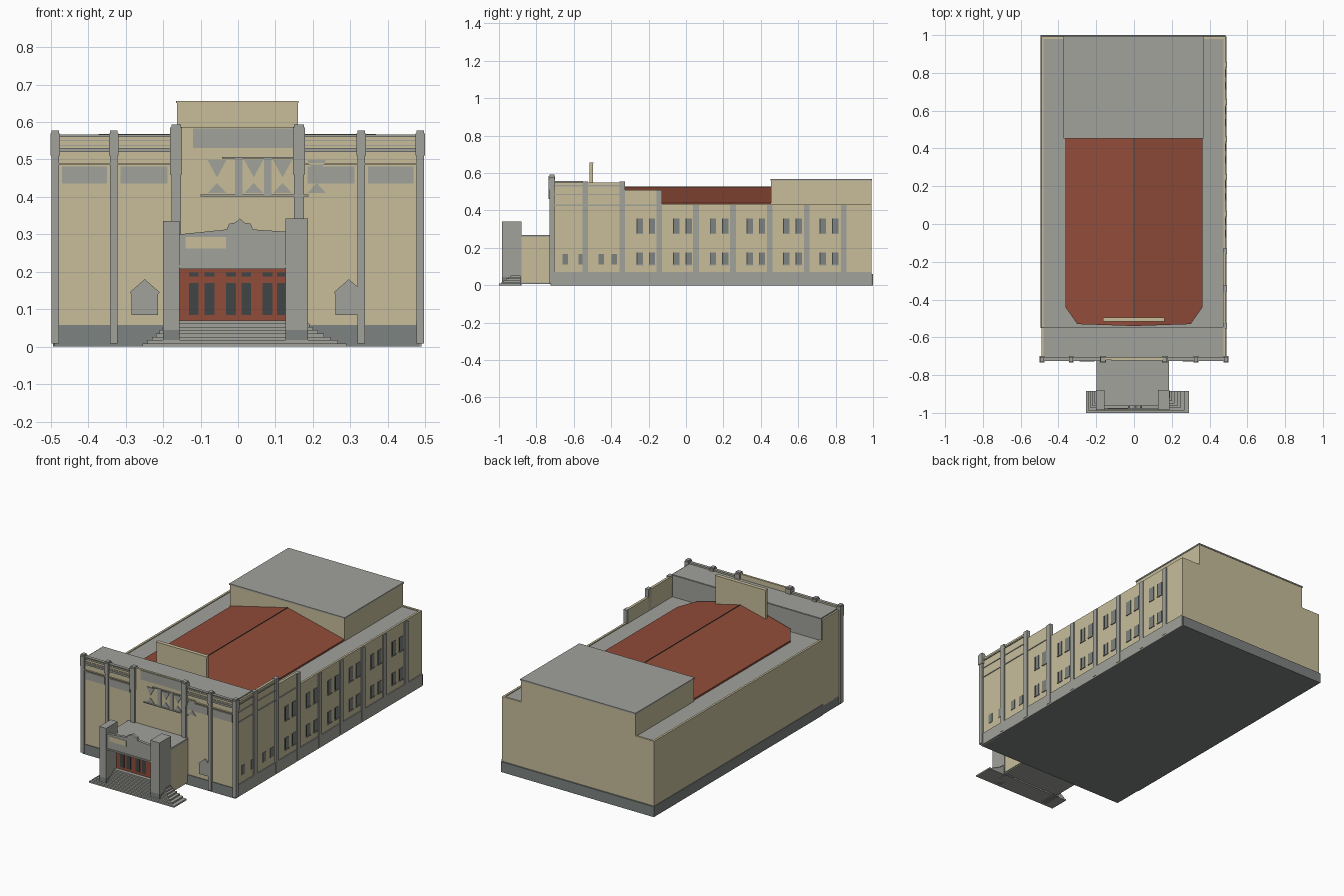
import bpy
import bmesh
from mathutils import Vector

cube = bpy.data.objects.get("Cube")
if cube:
    bpy.data.objects.remove(cube, do_unlink=True)


def material(name, r, g, b):
    m = bpy.data.materials.new(name)
    m.use_nodes = True
    color = (r, g, b, 1)
    m.diffuse_color = color
    m.node_tree.nodes["Principled BSDF"].inputs["Base Color"].default_value = color
    return m


BEIGE = material("beige brick", .58, .515, .33)
STONE = material("light stone", .355, .36, .33)
SLATE = material("mid grey stone", .205, .223, .216)
GLASS = material("dark glass", .052, .06, .058)
RED = material("brick red", .285, .073, .042)


def finish(name, bm, mat):
    bmesh.ops.recalc_face_normals(bm, faces=bm.faces)
    mesh = bpy.data.meshes.new(name)
    bm.to_mesh(mesh)
    bm.free()
    mesh.materials.append(mat)
    obj = bpy.data.objects.new(name, mesh)
    bpy.context.collection.objects.link(obj)
    return obj


def box(name, mat, x, y, z):
    """Axis-aligned block from three (low, high) ranges."""
    bm = bmesh.new()
    bmesh.ops.create_cube(bm, size=1)
    for v in bm.verts:
        v.co = Vector([r[0] if c < 0 else r[1] for c, r in zip(v.co, (x, y, z))])
    return finish(name, bm, mat)


def front_shape(name, mat, points, y):
    """Extrude an x-z outline between two depths."""
    bm = bmesh.new()
    face = bm.faces.new([bm.verts.new((px, y[0], pz)) for px, pz in points])
    new = bmesh.ops.extrude_face_region(bm, geom=[face])["geom"]
    bmesh.ops.translate(bm, vec=(0, y[1] - y[0], 0),
                        verts=[g for g in new if isinstance(g, bmesh.types.BMVert)])
    return finish(name, bm, mat)


W, E = -.49, .485            # side wall planes
FRONT, STEP, BACK = -.72, -.55, .992

# Main hall body and plinths
box("hall_walls", BEIGE, (W, E), (STEP, BACK), (.05, .425))
box("hall_roof_deck", STONE, (W + .012, E - .012), (STEP, BACK - .012), (.42, .43))
for x in ((W, W + .012), (E - .012, E)):
    box("hall_side_coping", BEIGE, x, (STEP, BACK), (.42, .435))
box("hall_back_coping", BEIGE, (W, E), (BACK - .012, BACK), (.42, .435))
box("hall_plinth", SLATE, (W - .004, E), (STEP, 1), (0, .06))
box("side_plinth", STONE, (E - .01, E + .005), (FRONT, BACK), (0, .07))
box("front_plinth", SLATE, (W, E), (FRONT - .004, STEP), (0, .058))

# Stepped parapet along the right side
box("tall_parapet", BEIGE, (E - .015, E), (STEP, -.34), (.42, .55))
box("low_parapet", BEIGE, (E - .015, E), (-.34, -.15), (.42, .51))

# Front block
box("front_block", BEIGE, (W, E), (FRONT, STEP), (.05, .55))
box("front_block_roof", STONE, (W + .01, E - .01), (FRONT + .012, STEP), (.545, .557))
box("front_block_back", STONE, (W + .003, E - .015), (STEP, STEP + .004), (.43, .555))
box("front_parapet", BEIGE, (W, E), (FRONT, FRONT + .012), (.54, .565))
box("center_parapet", BEIGE, (-.155, .155), (FRONT, FRONT + .012), (.54, .586))

# Free-standing upper wall
box("upper_wall", BEIGE, (-.163, .16), (-.515, -.497), (.43, .65))
box("upper_wall_cap", BEIGE, (-.165, .162), (-.517, -.495), (.65, .656))

# Red gabled roof with clipped front corners
bm = bmesh.new()
outline = [(0, -.54), (.3, -.53), (.363, -.44), (.363, .46), (0, .46)]
for side in (1, -1):
    top = [bm.verts.new((side * x, y, .527 - .24 * x)) for x, y in outline]
    low = [bm.verts.new((side * x, y, .425)) for x, y in outline]
    bm.faces.new(top)
    for i in range(4):
        bm.faces.new((top[i], top[i + 1], low[i + 1], low[i]))
bmesh.ops.remove_doubles(bm, verts=bm.verts, dist=.0001)
finish("red_roof", bm, RED)
box("roof_ridge", GLASS, (-.002, .002), (-.495, .46), (.523, .529))

# Rear stage house
box("stage_house", BEIGE, (-.37, .365), (.455, BACK), (.42, .56))
box("stage_house_roof", STONE, (-.373, .368), (.452, BACK + .003), (.56, .568))

# Side pilasters, string courses and windows
for i in range(8):
    y = -.54 + .1975 * i
    top = .555 if i < 2 else .51 if i == 2 else .43
    box("side_pilaster", STONE, (E - .015, E + .007), (y - .014, y + .016), (.01, top))
box("side_band_upper", STONE, (E, E + .004), (FRONT, -.34), (.482, .488))
box("side_band_lower", STONE, (E, E + .004), (FRONT, -.15), (.424, .431))
box("side_cornice", STONE, (E, E + .005), (FRONT, -.34), (.528, .536))
for i in range(6):
    for offset in (0, .066):
        y = -.265 + .196 * i + offset
        for z in ((.278, .357), (.11, .175)):
            box("side_window", SLATE, (E, E + .003), (y, y + .034), z)
            box("window_reveal", GLASS, (E, E + .004), (y, y + .005), z)
            box("window_sill", STONE, (E, E + .006), (y - .003, y + .037), (z[0] - .005, z[0]))
for y in (-.66, -.575, -.468, -.398):
    box("small_side_window", SLATE, (E, E + .003), (y, y + .029), (.112, .166))

# Front pilasters with wider caps
for x, half, top, cap in ((-.488, .01, .577, .51), (-.332, .01, .577, .51),
                          (-.165, .013, .593, .46), (.163, .013, .593, .46),
                          (.329, .01, .577, .51), (.487, .01, .577, .51)):
    box("front_pilaster", STONE, (x - half, x + half), (FRONT - .01, FRONT + .016), (.008, top))
    box("pilaster_cap", STONE, (x - half - .003, x + half + .003),
        (FRONT - .014, FRONT + .02), (cap, top - .008))

# Cornice lines and friezes in the four side bays
for a, b in ((-.478, -.342), (-.322, -.18), (.178, .319), (.339, .477)):
    for z, h, d in ((.52, .01, .006), (.536, .003, .003), (.549, .003, .003), (.56, .006, .006)):
        box("bay_cornice", STONE, (a, b), (FRONT - d, FRONT + .012), (z, z + h))
    box("bay_frieze", STONE, (a + .008, b - .008), (FRONT - .004, FRONT), (.436, .481))
    box("bay_frieze_line", BEIGE, (a, b), (FRONT - .006, FRONT), (.486, .491))

# Central ornament: frieze, bars, mullions and triangles
box("center_frieze", STONE, (-.12, .148), (FRONT - .004, FRONT), (.53, .583))
box("center_top_bar", STONE, (-.043, .148), (FRONT - .006, FRONT), (.502, .507))
box("center_low_bar", STONE, (-.1, .188), (FRONT - .006, FRONT), (.401, .406))
for x in (.002, .079):
    box("center_mullion", STONE, (x - .01, x + .01), (FRONT - .004, FRONT), (.405, .503))
for x in (-.056, .042, .119, .21):
    for base, tip in ((.498, .452), (.41, .437)):
        front_shape("center_triangle", STONE,
                    [(x - .025, base), (x + .025, base), (x, tip)], (FRONT - .004, FRONT))

# Gabled wall plaques
for x in (-.249, .296):
    front_shape("wall_plaque", STONE,
                [(x - .036, .085), (x + .036, .085), (x + .036, .14), (x + .04, .145),
                 (x, .18), (x - .04, .145), (x - .036, .14)], (FRONT - .008, FRONT))

# Entrance porch, pylons and crowned panel
PORCH = -.885
box("porch", BEIGE, (-.197, .184), (PORCH, FRONT), (.015, .263))
box("porch_floor", STONE, (-.19, .18), (PORCH, FRONT), (.008, .015))
box("porch_roof", STONE, (-.198, .185), (-.97, FRONT), (.258, .27))
box("left_pylon", STONE, (-.2, -.156), (-.985, -.88), (.045, .335))
box("right_pylon", STONE, (.127, .187), (-.985, -.88), (.045, .342))
box("left_pylon_foot", SLATE, (-.2, -.156), (-.985, -.88), (0, .045))
box("right_pylon_foot", SLATE, (.127, .187), (-.985, -.88), (0, .045))
front_shape("crowned_panel", STONE,
            [(-.156, .207), (.127, .207), (.127, .307), (.04, .313), (.034, .328), (.018, .331),
             (.005, .342), (-.008, .331), (-.024, .328), (-.03, .313), (-.156, .3)],
            (-.977, -.96))
box("panel_molding", STONE, (-.156, .127), (-.981, -.975), (.212, .218))
box("panel_inset", BEIGE, (-.14, -.032), (-.979, -.976), (.262, .293))

# Doors with glazed panels and transoms
box("doors", RED, (-.156, .127), (PORCH - .006, PORCH), (.07, .207))
for x in (-.118, -.076, -.019, .022, .079, .117):
    for z in ((.085, .17), (.187, .198)):
        box("door_glass", GLASS, (x - .013, min(x + .013, .126)),
            (PORCH - .009, PORCH - .005), z)

# Flared entrance steps
STEPS = 8
for i in range(STEPS):
    t = i / STEPS
    flare = (1 - t) ** 1.7
    box("entrance_step", STONE, (-.19 - .065 * flare, .18 + .11 * flare),
        (-1 + .1 * t, PORCH), (0 if i == 0 else .07 * t, .07 * (i + 1) / STEPS))
